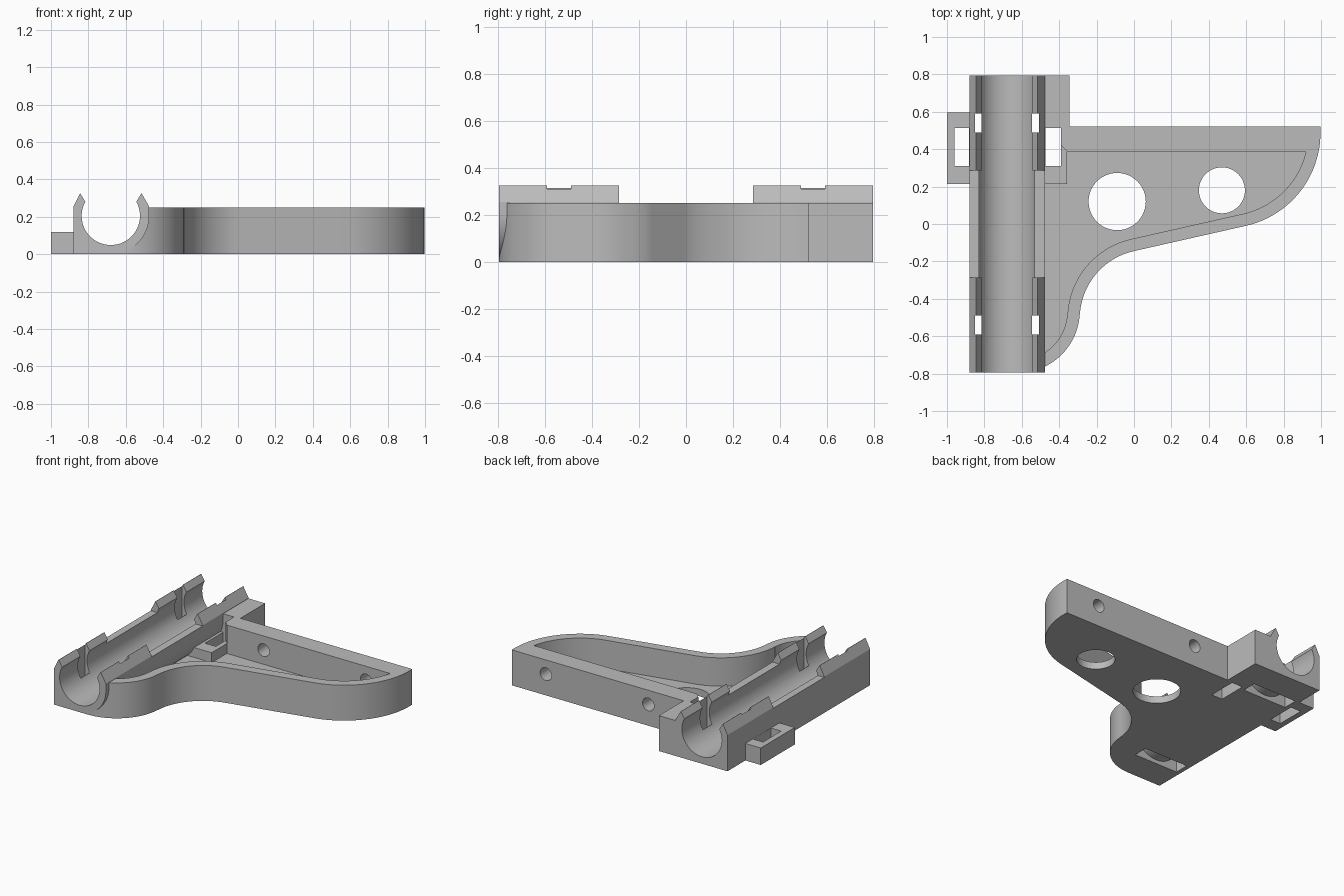
import bpy, bmesh
from math import sin, cos, radians
from mathutils import Vector

cube = bpy.data.objects.get("Cube")
if cube:
    bpy.data.objects.remove(cube)

grey = bpy.data.materials.new("plain grey")
grey.use_nodes = True
grey.diffuse_color = (0.5, 0.5, 0.5, 1)
grey.node_tree.nodes["Principled BSDF"].inputs["Base Color"].default_value = (0.5, 0.5, 0.5, 1)

AX, AZ = -0.68, 0.205      # axis of the rod cradle
END = 0.795                # half length of the cradle
TOP = 0.25                 # wall height
FLOOR = 0.05


def arc(cx, cy, r, a, b, n=24):
    steps = [radians(a + (b - a) * i / n) for i in range(n + 1)]
    return [(cx + r * cos(t), cy + r * sin(t)) for t in steps]


def prism(name, pts, lo, hi, axis="z"):
    """Extrude a profile: (x, y) along z, or (x, z) along y."""
    bm = bmesh.new()
    place = (lambda u, v: (u, v, lo)) if axis == "z" else (lambda u, v: (u, lo, v))
    face = bm.faces.new([bm.verts.new(place(u, v)) for u, v in pts])
    ext = bmesh.ops.extrude_face_region(bm, geom=[face])
    move = Vector((0, 0, hi - lo)) if axis == "z" else Vector((0, hi - lo, 0))
    bmesh.ops.translate(bm, vec=move,
                        verts=[v for v in ext["geom"] if isinstance(v, bmesh.types.BMVert)])
    bmesh.ops.recalc_face_normals(bm, faces=bm.faces)
    mesh = bpy.data.meshes.new(name)
    bm.to_mesh(mesh)
    bm.free()
    mesh.materials.append(grey)
    obj = bpy.data.objects.new(name, mesh)
    bpy.context.collection.objects.link(obj)
    return obj


def rect(x0, x1, y0, y1):
    return [(x0, y0), (x1, y0), (x1, y1), (x0, y1)]


def combine(target, tool, operation):
    mod = target.modifiers.new("bool", "BOOLEAN")
    mod.operation, mod.solver, mod.object = operation, "EXACT", tool
    bpy.context.view_layer.objects.active = target
    bpy.ops.object.modifier_apply(modifier=mod.name)
    bpy.data.objects.remove(tool)


def edge_curve(inset, last, start=-90):
    """Sweeping S-shaped side of the arm, inset inward by the wall thickness."""
    return (arc(-0.62, -0.465, 0.33 - inset, start, -3.4)
            + arc(0.08, -0.506, 0.37 + inset, 176.6, 102.7)
            + arc(0.487, 0.488, 0.51 - inset, -77.3, last))


# Arm plate with its raised rim
outline = [(-0.88, -END)] + edge_curve(0, 3.6) + [
    (-0.345, 0.52), (-0.345, END), (-0.88, END)]
bracket = prism("rod_bracket", outline, 0, TOP)
pocket = edge_curve(0.066, -13.4, -100) + [
    (-0.355, 0.385), (-0.39, 0.42), (-0.39, 0.512), (AX, 0.512)]
combine(bracket, prism("pocket_cutter", pocket, FLOOR, 0.5), "DIFFERENCE")

# Cradle body, square on its right and round toward the pocket
body = [(-0.88, 0)] + arc(AX, AZ, 0.205, -90, 0) + [(-0.475, TOP), (-0.88, TOP)]
combine(bracket, prism("cradle_body", body, -END, END, "y"), "UNION")

# Snap-in lips at both ends
lips = [(-0.88, 0.2), (-0.475, 0.2), (-0.475, 0.255), (-0.515, 0.325),
        (-0.845, 0.325), (-0.88, 0.255)]
for lo, hi in ((-END, -0.285), (0.285, END)):
    combine(bracket, prism("lip", lips, lo, hi, "y"), "UNION")

# Low loops beside the cradle
combine(bracket, prism("side_loops", rect(-1, -0.357, 0.215, 0.595), 0, 0.12), "UNION")
for x0, x1 in ((-0.96, -0.881), (-0.474, -0.39)):
    combine(bracket, prism("loop_cutter", rect(x0, x1, 0.31, 0.512), -0.1, 0.5), "DIFFERENCE")

# Rod bore, flaring open at the top
bore = arc(AX, AZ, 0.156, 151, 389, 48) + [(AX + 0.19, 0.37), (AX - 0.19, 0.37)]
combine(bracket, prism("bore_cutter", bore, -1, 1, "y"), "DIFFERENCE")

# Strap slots running under the bore
slot = ([(-0.85, -0.1), (-0.507, -0.1), (-0.507, 0.4), (-0.545, 0.4)]
        + arc(AX, AZ, 0.178, -41, -139, 16) + [(-0.814, 0.4), (-0.85, 0.4)])
for y in (-0.54, 0.54):
    combine(bracket, prism("slot_cutter", slot, y - 0.051, y + 0.051, "y"), "DIFFERENCE")

# Round holes through the floor and the back wall
for x, y, r in ((-0.09, 0.12, 0.153), (0.47, 0.18, 0.123)):
    combine(bracket, prism("floor_hole", arc(x, y, r, 0, 352.5, 47), -0.1, 0.2), "DIFFERENCE")
for x in (-0.07, 0.73):
    combine(bracket, prism("wall_hole", arc(x, 0.15, 0.045, 0, 345, 23), 0.34, 0.6, "y"),
            "DIFFERENCE")

bpy.ops.object.select_all(action="DESELECT")
bracket.select_set(True)
bpy.context.view_layer.objects.active = bracket
bpy.ops.object.shade_smooth_by_angle(angle=radians(25))
